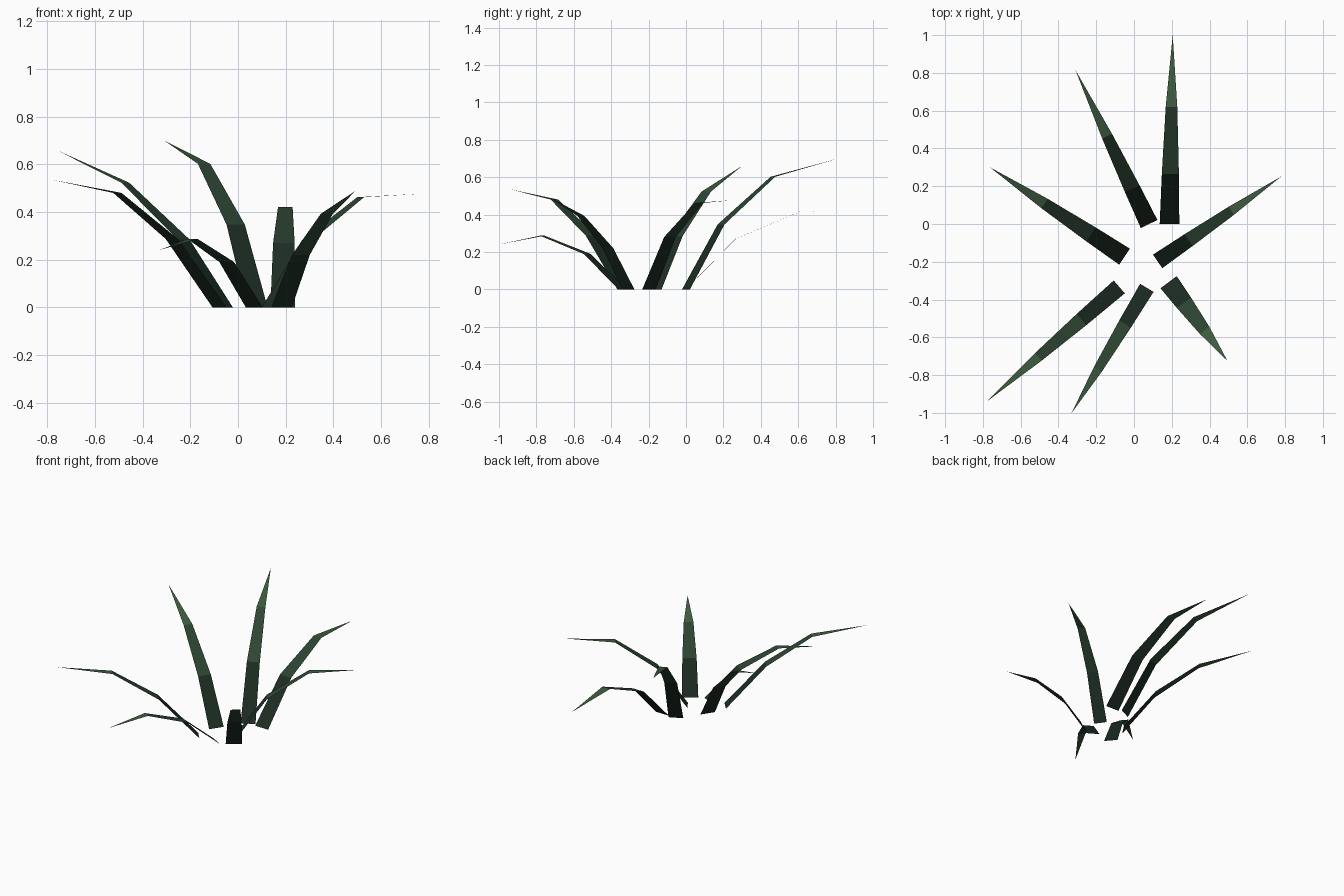
import bpy, bmesh
from mathutils import Vector

if "Cube" in bpy.data.objects:
    bpy.data.objects.remove(bpy.data.objects["Cube"])

# Greens from dark base to lighter tip
greens = []
for name, col in (("leaf_base", (0.012, 0.026, 0.017, 1)),
                  ("leaf_middle", (0.026, 0.058, 0.032, 1)),
                  ("leaf_tip", (0.048, 0.105, 0.05, 1))):
    m = bpy.data.materials.new(name)
    m.diffuse_color = col
    m.use_nodes = True
    m.node_tree.nodes["Principled BSDF"].inputs["Base Color"].default_value = m.diffuse_color
    greens.append(m)


def blade(name, base, tip, bends, width):
    """Flat tapering strip: bends = (fraction outward, height) of the two folds."""
    b, t = Vector(base), Vector(tip)
    out = (t - b).normalized()
    side = Vector((-out.y, out.x, 0)) * width / 2
    bm = bmesh.new()
    rows = []
    for (f, z), w in zip([(0, 0)] + bends[:2], (1, 0.87, 0.59)):
        p = b.lerp(t, f).to_3d()
        p.z = z
        rows.append((bm.verts.new(p - side * w), bm.verts.new(p + side * w)))
    end = bm.verts.new((t.x, t.y, bends[2]))
    for i in range(2):
        (a, c), (d, e) = rows[i], rows[i + 1]
        bm.faces.new((c, a, d, e)).material_index = i
    bm.faces.new((rows[2][1], rows[2][0], end)).material_index = 2
    bm.normal_update()
    for f in bm.faces:
        if f.normal.z < 0:
            f.normal_flip()
    me = bpy.data.meshes.new(name)
    bm.to_mesh(me)
    bm.free()
    for m in greens:
        me.materials.append(m)
    bpy.context.collection.objects.link(bpy.data.objects.new(name, me))


# Seven blades around the clump: base, tip, folds plus tip height, base width
blade("blade_back", (0.188, 0), (0.205, 1.0), [(0.265, 0.27), (0.62, 0.42), 0.39], 0.104)
blade("blade_back_left", (0.08, 0), (-0.31, 0.815), [(0.23, 0.347), (0.57, 0.602), 0.70], 0.098)
blade("blade_left", (-0.05, -0.173), (-0.762, 0.30), [(0.25, 0.285), (0.595, 0.523), 0.66], 0.102)
blade("blade_front_left", (-0.078, -0.333), (-0.78, -0.94), [(0.285, 0.287), (0.61, 0.48), 0.535], 0.09)
blade("blade_front", (0.068, -0.338), (-0.33, -1.0), [(0.29, 0.19), (0.65, 0.287), 0.24], 0.083)
blade("blade_front_right", (0.183, -0.308), (0.495, -0.725), [(0.26, 0.22), (0.61, 0.393), 0.49], 0.107)
blade("blade_right", (0.125, -0.198), (0.78, 0.252), [(0.25, 0.28), (0.595, 0.462), 0.477], 0.087)
